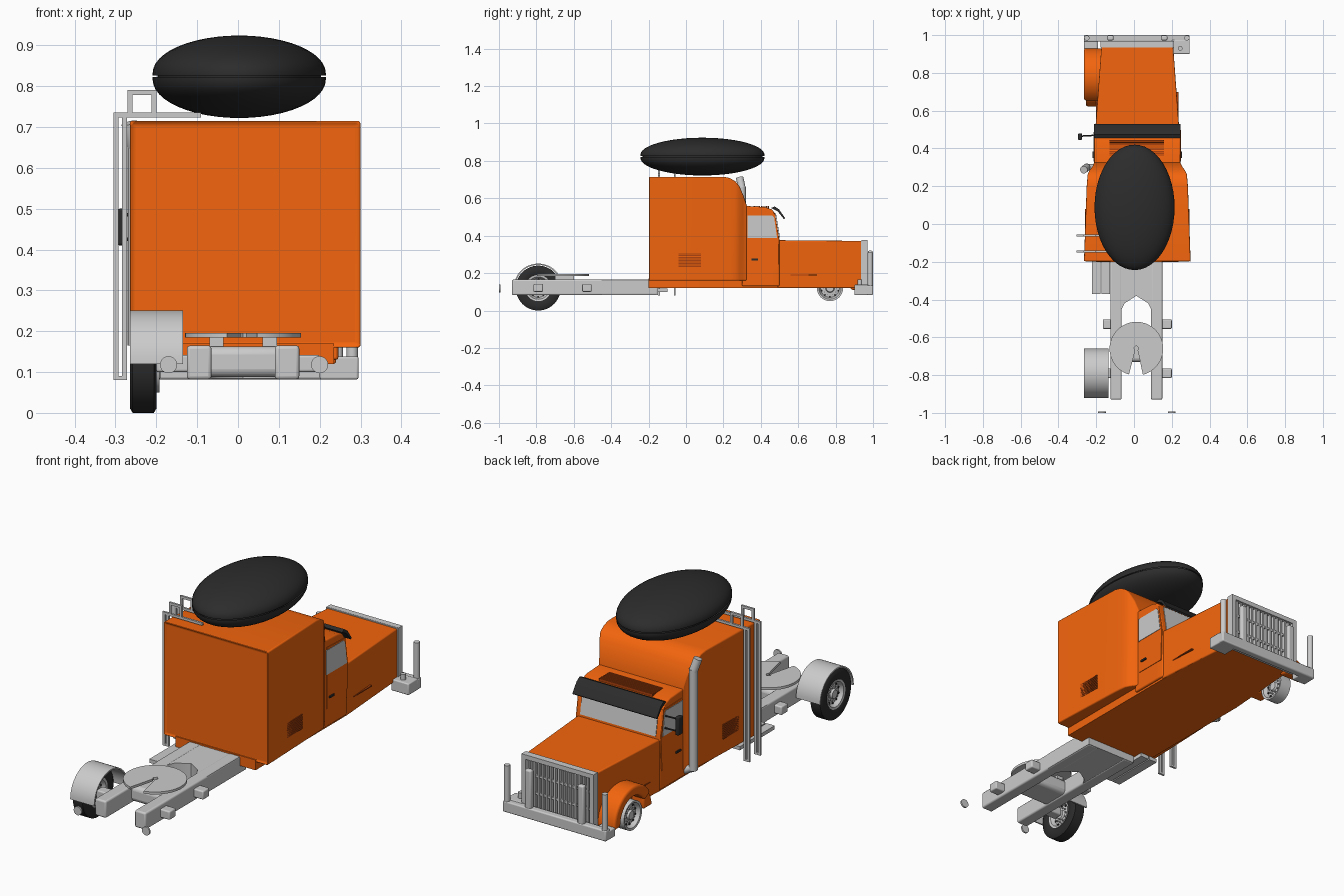
import bpy, bmesh
from math import sin, cos, pi, radians
from mathutils import Vector

if "Cube" in bpy.data.objects:
    bpy.data.objects.remove(bpy.data.objects["Cube"])

CX = 0.0175  # truck centre line


def material(name, rgb):
    m = bpy.data.materials.new(name)
    m.diffuse_color = (*rgb, 1)
    m.use_nodes = True
    m.node_tree.nodes["Principled BSDF"].inputs["Base Color"].default_value = m.diffuse_color
    return m


ORANGE = material("orange_paint", (0.9, 0.13, 0.004))
DARK = material("dark_orange", (0.42, 0.055, 0.004))
BLACK = material("black", (0.025, 0.025, 0.025))


def finish(name, bm, mat=None, bevel=0, smooth=35):
    bmesh.ops.recalc_face_normals(bm, faces=bm.faces[:])
    me = bpy.data.meshes.new(name)
    bm.to_mesh(me)
    bm.free()
    ob = bpy.data.objects.new(name, me)
    bpy.context.collection.objects.link(ob)
    if mat:
        me.materials.append(mat)
    if bevel:
        b = ob.modifiers.new("bevel", 'BEVEL')
        b.width, b.segments, b.angle_limit = bevel, 3, radians(40)
    bpy.ops.object.select_all(action='DESELECT')
    bpy.context.view_layer.objects.active = ob
    ob.select_set(True)
    bpy.ops.object.shade_smooth_by_angle(angle=radians(smooth))
    return ob


def prism(name, pts, axis, a, b, mat=None, bevel=0):
    """Extrude a 2D outline along an axis: x uses (y,z), y uses (x,z), z uses (x,y)."""
    bm = bmesh.new()
    i = 'xyz'.index(axis)

    def at(p, d):
        v = list(p)
        v.insert(i, d)
        return bm.verts.new(v)
    lo, hi = [at(p, a) for p in pts], [at(p, b) for p in pts]
    bm.faces.new(lo)
    bm.faces.new(hi)
    for k in range(len(pts)):
        j = (k + 1) % len(pts)
        bm.faces.new((lo[k], lo[j], hi[j], hi[k]))
    return finish(name, bm, mat, bevel)


def box(name, x0, x1, y0, y1, z0, z1, mat=None, bevel=0):
    return prism(name, [(x0, y0), (x1, y0), (x1, y1), (x0, y1)], 'z', z0, z1, mat, bevel)


def loft(name, rows, mat, bevel=0, inset=0):
    """Join rectangular sections (y, half width, bottom, top) along y."""
    bm = bmesh.new()
    rings = [[bm.verts.new((CX + s * w, y, z)) for s, z in ((-1, b), (1, b), (1, t), (-1, t))]
             for y, w, b, t in rows]
    for r, q in zip(rings, rings[1:]):
        for k in range(4):
            j = (k + 1) % 4
            bm.faces.new((r[k], r[j], q[j], q[k]))
    back = bm.faces.new(rings[0])
    bm.faces.new(rings[-1])
    bmesh.ops.recalc_face_normals(bm, faces=bm.faces[:])
    if inset:
        bmesh.ops.inset_region(bm, faces=[back], thickness=inset, depth=-inset * 0.6)
    return finish(name, bm, mat, bevel)


def lathe(name, prof, x, y, z, mat=None, steps=40):
    """Spin an (x offset, radius) profile around a sideways axle."""
    bm = bmesh.new()
    vs = [bm.verts.new((x + dx, y, z + r)) for dx, r in prof]
    es = [bm.edges.new(p) for p in zip(vs, vs[1:])]
    bmesh.ops.spin(bm, geom=vs + es, cent=(x, y, z), axis=(1, 0, 0), angle=2 * pi, steps=steps)
    bmesh.ops.remove_doubles(bm, verts=bm.verts[:], dist=1e-5)
    return finish(name, bm, mat)


def rod(name, a, b, r, mat=None, seg=20):
    a, b = Vector(a), Vector(b)
    bm = bmesh.new()
    bmesh.ops.create_cone(bm, cap_ends=True, segments=seg, radius1=r, radius2=r, depth=(b - a).length)
    bm.transform((b - a).to_track_quat('Z', 'Y').to_matrix().to_4x4())
    bmesh.ops.translate(bm, vec=(a + b) / 2, verts=bm.verts[:])
    return finish(name, bm, mat)


def arch(y, z, r0, r1, a0, a1, n=24):
    ang = [radians(a0 + (a1 - a0) * i / n) for i in range(n + 1)]
    return ([(y + r1 * cos(t), z + r1 * sin(t)) for t in ang]
            + [(y + r0 * cos(t), z + r0 * sin(t)) for t in reversed(ang)])


# Body: sleeper, cab, hood and lower skirt
loft("sleeper", [(-0.2, .2825, .16, .715), (0.2, .268, .16, .715), (0.235, .265, .16, .708),
                 (0.265, .262, .16, .69), (0.285, .252, .16, .665), (0.305, .237, .16, .62),
                 (0.325, .228, .16, .56)], ORANGE, .008, .012)
loft("cab", [(0.3, .228, .13, .56), (0.42, .228, .13, .553), (0.46, .228, .13, .54),
             (0.475, .228, .13, .52), (0.5, .226, .13, .376)], ORANGE, .006)
loft("hood", [(0.49, .223, .12, .376), (0.94, .19, .12, .372)], ORANGE, .006)
loft("lower_skirt", [(-0.2, .2175, .12, .17), (0.5, .2175, .12, .17), (0.93, .188, .121, .17)], ORANGE)

# Roof fairing: large flattened ellipsoid in two halves around a seam
for half, s, h in (("upper", 1, .10), ("lower", -1, .102)):
    bm = bmesh.new()
    n, m = 48, 12
    prof = [(1, 0)] + [(cos(t), .06 + .94 * sin(t)) for t in [i * pi / 2 / m for i in range(m)]] + [(0, 1)]
    vs = [bm.verts.new((r, 0, k)) for r, k in prof]
    es = [bm.edges.new(p) for p in zip(vs, vs[1:])]
    bmesh.ops.spin(bm, geom=vs + es, cent=(0, 0, 0), axis=(0, 0, 1), angle=2 * pi, steps=n)
    bmesh.ops.remove_doubles(bm, verts=bm.verts[:], dist=1e-4)
    for v in bm.verts:
        v.co = (.003 + v.co.x * .212, .088 + v.co.y * .332, .824 + s * (.002 + v.co.z * (h - .002)))
    finish("roof_dome_" + half, bm, BLACK)
prism("roof_dome_core", [(.003 + .2 * cos(i * pi / 24), .088 + .32 * sin(i * pi / 24)) for i in range(48)],
      'z', .815, .833, BLACK)

# Windows, doors, vents, handles on both sides
door = [(.335, .22), (.49, .22), (.497, .38), (.477, .515), (.335, .52)]
glass = [(.33, .388), (.487, .388), (.472, .495), (.462, .508), (.33, .508)]
for side, s in (("left", -1), ("right", 1)):
    prism("door_" + side, door, 'x', CX + s * .22, CX + s * .2305, ORANGE)
    prism("side_window_" + side, glass, 'x', CX + s * .22, CX + s * .2325)
    box("door_handle_" + side, CX + s * .225, CX + s * .237, .35, .385, .268, .277, BLACK)
    for i in range(9):
        z = .232 + i * .0083
        box("side_vent_slat", CX + s * .262, CX + s * .277, -.04, .08, z, z + .0055, DARK)
    box("hood_trim_" + side, CX + s * .19, CX + s * .219, .56, .70, .188, .193, DARK)
prism("windshield", [(.478, .52), (.5, .388), (.503, .388), (.481, .52)], 'x', CX - .205, CX + .205)
for i in range(9):
    y = .362 + i * .0095
    box("roof_vent_slat", -.13, .16, y, y + .006, .54, .559, DARK)

# Sun visor
prism("sun_visor", [(.455, .548), (.475, .556), (.498, .54), (.53, .494), (.524, .488), (.49, .53), (.47, .54)],
      'x', -.212, .245, BLACK)

# Left mirror with arms
box("mirror", -.296, -.275, .445, .48, .41, .5, BLACK, .006)
for z in (.425, .485):
    rod("mirror_arm", (-.2, .47, z), (-.285, .465, z), .004, BLACK, 8)

# Exhaust stack with angled tip
rod("exhaust_stack", (-.25, .3, .165), (-.25, .3, .66), .02)
rod("exhaust_tip", (-.25, .3, .65), (-.266, .287, .71), .02)
rod("exhaust_elbow", (-.25, .3, .175), (-.2, .3, .15), .018)

# Side racks that hook over the roof
for y in (-.06, -.145):
    for x0, x1, z0, z1 in ((-.305, -.292, .08, .735), (-.284, -.272, .08, .735), (-.305, -.272, .08, .09),
                           (-.305, -.09, .723, .735), (-.27, -.258, .73, .79), (-.212, -.2, .73, .79),
                           (-.27, -.2, .778, .79)):
        box("side_rack", x0, x1, y - .005, y + .005, z0, z1)

# Chassis: rails, V-notched front plate, crossmember, axle stubs, step plates
for x in (-.125, .09):
    box("frame_rail", x, x + .06, -.93, -.15, .082, .165, None, .008)
prism("frame_front_plate", [(-.124, -.15), (.149, -.15), (.149, -.45), (.09, -.45), (.075, -.42), (.0125, -.38),
                            (-.05, -.42), (-.065, -.45), (-.124, -.45)], 'z', .084, .163)
box("crossmember", -.12, .145, -.73, -.58, .088, .163, None, .02)
for x0, x1, y in ((-.165, -.11, -.53), (.14, .2, -.53), (.14, .2, -.79), (-.2, -.11, -.79)):
    box("axle_stub", x0, x1, y - .025, y + .025, .1, .142, None, .006)
for x in (-.222, -.172):
    box("step_plate", x, x + .044, -.37, -.1, .1, .118)

# Fifth wheel plate with a keyhole slot open to the rear
ring = [(.0125 + .142 * cos(radians(t)), -.66 + .142 * sin(radians(t))) for t in range(-76, 257, 6)]
slot = [(-.004, -.71), (.006, -.67), (.0, -.655), (.0125, -.643), (.025, -.655), (.019, -.67), (.029, -.71)]
prism("coupling_plate", ring + slot, 'z', .184, .196)
box("coupling_mount_left", -.07, -.035, -.7, -.6, .15, .186)
box("coupling_mount_right", .06, .095, -.7, -.6, .15, .186)

# Tail lamps
for x in (-.17, .2):
    rod("tail_lamp", (x, -1, .118), (x, -.992, .118), .021)


# Wheel rim with lug nuts and hand holes
def rim(name, x, y, z):
    lathe(name, [(-.022, 0), (-.022, .02), (-.012, .024), (-.008, .05), (-.028, .06), (-.03, .07),
                 (.03, .07), (.028, .06), (.008, .05), (.012, .024), (.022, .02), (.022, 0)], x, y, z)
    for i in range(10):
        t = i * pi / 5
        p = (y + .034 * cos(t), z + .034 * sin(t))
        rod("lug_nut", (x - .018, *p), (x + .018, *p), .004, None, 6)
        p = (y + .046 * cos(t + .3), z + .046 * sin(t + .3))
        rod("hand_hole", (x - .012, *p), (x + .012, *p), .005, BLACK, 10)


# Rear wheel and mudguard, front hub and wheel arch (left side only)
lathe("rear_tyre", [(-.027, .068), (-.033, .08), (-.033, .108), (-.026, .12), (.026, .12),
                    (.033, .108), (.033, .08), (.027, .068), (-.027, .068)], -.232, -.79, .12, BLACK, 48)
rim("rear_rim", -.232, -.79, .12)
prism("rear_mudguard", arch(-.79, .12, .124, .131, 0, 180), 'x', -.265, -.135)
rim("front_rim", -.222, .77, .12)
prism("front_wheel_arch", arch(.78, .12, .1, .15, -5, 150), 'x', -.265, -.15, ORANGE, .012)
prism("front_arch_tail", [(.62, .12), (.69, .12), (.69, .2), (.655, .195), (.635, .17)], 'x', -.255, -.15, ORANGE, .01)

# Grille: surround, backing and bars
gx0, gx1 = CX - .195, CX + .195
box("grille_back", gx0, gx1, .935, .945, .1, .375)
for x in (gx0, gx1 - .022):
    box("grille_side", x, x + .022, .94, .97, .1, .376)
for z in (.1, .354):
    box("grille_bar_wide", gx0, gx1, .94, .97, z, z + .022)
for i in range(15):
    x = gx0 + .035 + i * .0222
    box("grille_slat", x, x + .009, .944, .962, .12, .355)
for z in (.19, .275):
    box("grille_crossbar", gx0, gx1, .944, .958, z, z + .01)

# Bumper, end boxes, guard posts and marker lamp
box("bumper", -.265, .295, .965, 1.0, .082, .135, None, .006)
box("bumper_end_right", .2, .295, .9, .975, .082, .138, None, .005)
box("bumper_end_left", -.265, -.19, .925, .975, .082, .125, None, .005)
for x in (-.25, .28):
    rod("guard_post", (x, .985, .1), (x, .985, .31), .014)
for x in (-.125, .16):
    box("grille_guard", x - .017, x + .017, .972, .998, .12, .32, None, .008)
rod("marker_lamp", (.245, .93, .135), (.245, .93, .165), .012)
